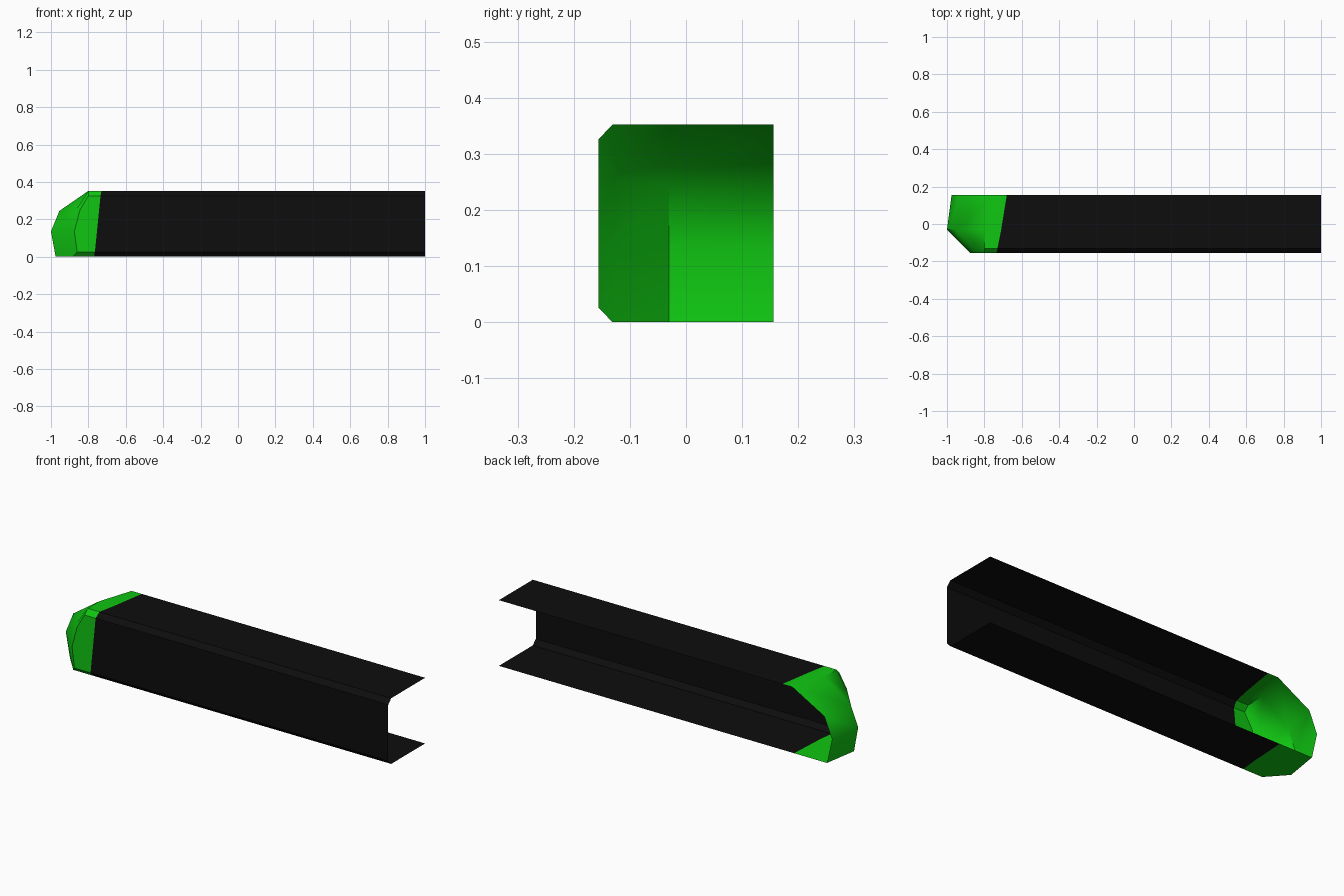
import bpy
import bmesh
import math

old = bpy.data.objects.get("Cube")
if old:
    bpy.data.objects.remove(old, do_unlink=True)


def material(name, colour):
    m = bpy.data.materials.new(name)
    m.use_nodes = True
    m.diffuse_color = colour
    bsdf = m.node_tree.nodes["Principled BSDF"]
    bsdf.inputs["Base Color"].default_value = colour
    bsdf.inputs["Roughness"].default_value = 0.6
    return m


green = material("bright green", (0.005, 0.56, 0.006, 1))
black = material("black", (0.004, 0.004, 0.004, 1))


def sheet(name, faces, mat):
    """Make an open shell from polygons, welding shared corners."""
    bm = bmesh.new()
    for pts in faces:
        bm.faces.new([bm.verts.new(p) for p in pts])
    bmesh.ops.remove_doubles(bm, verts=bm.verts, dist=0.0005)
    bmesh.ops.recalc_face_normals(bm, faces=bm.faces)
    # The shell wraps the channel axis, so its front panel must face -y
    front = min(bm.faces, key=lambda f: f.calc_center_median().y)
    if front.normal.y > 0:
        bmesh.ops.reverse_faces(bm, faces=bm.faces)
    mesh = bpy.data.meshes.new(name)
    bm.to_mesh(mesh)
    bm.free()
    mesh.materials.append(mat)
    ob = bpy.data.objects.new(name, mesh)
    bpy.context.collection.objects.link(ob)
    bpy.ops.object.select_all(action="DESELECT")
    ob.select_set(True)
    bpy.context.view_layer.objects.active = ob
    bpy.ops.object.shade_smooth_by_angle(angle=math.radians(42))


def strips(a, b):
    """Quads joining two rows of points."""
    return [(a[i], a[i + 1], b[i + 1], b[i]) for i in range(len(a) - 1)]


BACK, MID, EDGE, FRONT = 0.156, -0.03, -0.131, -0.156
HIGH = 0.352

# Slanted colour seam following the C-shaped section, top back to bottom back
seam = [
    (-0.68, BACK, HIGH), (-0.71, MID, HIGH), (-0.73, EDGE, HIGH),
    (-0.735, FRONT, 0.326), (-0.765, FRONT, 0.026),
    (-0.77, EDGE, 0), (-0.76, MID, 0), (-0.75, BACK, 0),
]
end = [(1, y, z) for x, y, z in seam]
sheet("channel_body", strips(seam, end), black)

# Nose outlines (x, z) from top to bottom at each depth
outlines = [
    (BACK, [(-0.74, HIGH), (-0.93, 0.245), (-0.975, 0.135), (-0.945, 0)]),
    (MID, [(-0.80, HIGH), (-0.955, 0.245), (-1.0, 0.135), (-0.975, 0)]),
    (EDGE, [(-0.80, HIGH), (-0.865, 0.255), (-0.90, 0.135), (-0.885, 0)]),
    (FRONT, [(-0.80, 0.326), (-0.845, 0.25), (-0.875, 0.135), (-0.86, 0.026)]),
]
rings = [[(x, y, z) for x, z in pts] for y, pts in outlines]
faces = []
for a, b in zip(rings, rings[1:]):
    faces += strips(a, b)

# Top and bottom panels with their chamfers, then the front panel
faces += strips([r[0] for r in rings], seam[:4])
faces += strips([r[-1] for r in reversed(rings)], seam[4:])
faces.append(rings[-1] + [seam[4], seam[3]])
sheet("nose_cap", faces, green)
